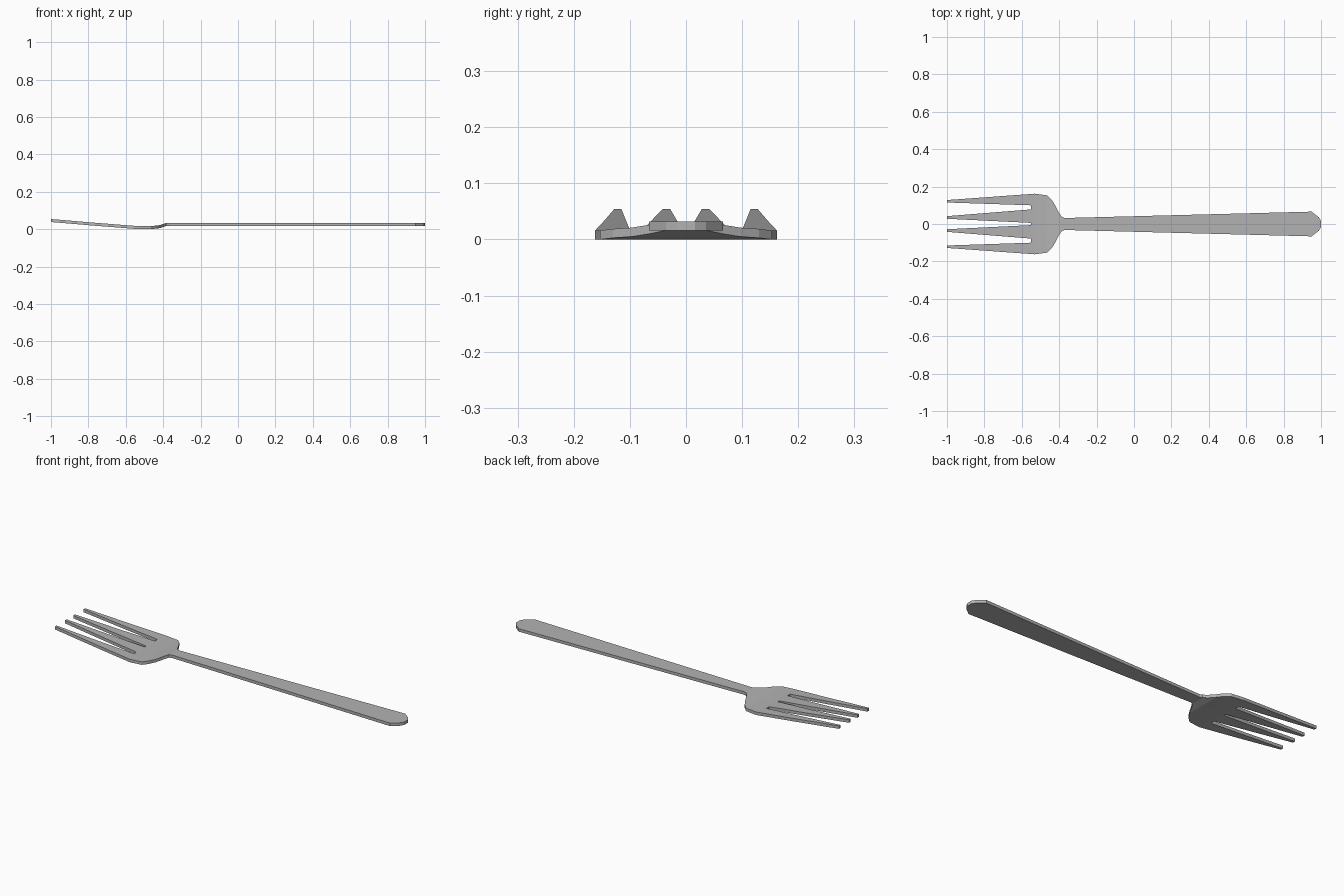
import bpy
import bmesh

if "Cube" in bpy.data.objects:
    bpy.data.objects.remove(bpy.data.objects["Cube"])

steel = bpy.data.materials.new("steel grey")
steel.diffuse_color = (0.45, 0.45, 0.45, 1)
steel.use_nodes = True
steel.node_tree.nodes["Principled BSDF"].inputs["Base Color"].default_value = steel.diffuse_color

# Side profile: (x, top height); the sheet has an even thickness
PROFILE = [(-1.0, 0.056), (-0.75, 0.035), (-0.55, 0.0195), (-0.53, 0.018),
           (-0.465, 0.018), (-0.42, 0.023), (-0.385, 0.034), (1.0, 0.034)]
THICK = 0.016


def height(x):
    for (x0, z0), (x1, z1) in zip(PROFILE, PROFILE[1:]):
        if x <= x1:
            return z0 + (z1 - z0) * (x - x0) / (x1 - x0)
    return PROFILE[-1][1]


bm = bmesh.new()
cache = {}


def vert(x, y):
    key = (round(x, 4), round(y, 4))
    if key not in cache:
        cache[key] = bm.verts.new((x, y, height(x)))
    return cache[key]


def face(points):
    bm.faces.new([vert(*p) for p in points])


# Handle and palm outline: (x, half width)
OUTLINE = [(1.0, 0.016), (0.988, 0.036), (0.95, 0.066), (-0.37, 0.032),
           (-0.385, 0.037), (-0.402, 0.062), (-0.42, 0.097), (-0.44, 0.13), (-0.465, 0.153),
           (-0.53, 0.162)]
for (xa, wa), (xb, wb) in zip(OUTLINE, OUTLINE[1:]):
    face([(xa, -wa), (xa, wa), (xb, wb), (xb, -wb)])

# Tines: (root inner, root outer, tip inner, tip outer)
TINES = [(0.006, 0.078, 0.028, 0.042), (0.100, 0.1605, 0.115, 0.128)]
root, tip, mid = -0.55, -1.0, -0.75
roots = [y for t in TINES for y in t[:2]]

# Palm front edge, where the slots end
face([(-0.53, -0.162), (-0.53, 0.162)]
     + [(root, y) for y in reversed(roots)] + [(root, -y) for y in roots])

f = (mid - root) / (tip - root)
for a, b, c, d in TINES:
    ma, mb = a + (c - a) * f, b + (d - b) * f
    for s in (1, -1):
        rows = [(root, a, b), (mid, ma, mb), (tip, c, d)]
        for (x0, i0, o0), (x1, i1, o1) in zip(rows, rows[1:]):
            quad = [(x0, s * i0), (x0, s * o0), (x1, s * o1), (x1, s * i1)]
            face(quad if s == 1 else quad[::-1])

# Give the sheet its thickness
ext = bmesh.ops.extrude_face_region(bm, geom=bm.faces[:], use_keep_orig=True)
lower = [g for g in ext["geom"] if isinstance(g, bmesh.types.BMVert)]
bmesh.ops.translate(bm, verts=lower, vec=(0, 0, -THICK))
low = min(v.co.z for v in bm.verts)
bmesh.ops.translate(bm, verts=bm.verts[:], vec=(0, 0, -low))
bmesh.ops.recalc_face_normals(bm, faces=bm.faces[:])

mesh = bpy.data.meshes.new("fork")
bm.to_mesh(mesh)
bm.free()
mesh.materials.append(steel)
fork = bpy.data.objects.new("fork", mesh)
bpy.context.collection.objects.link(fork)
